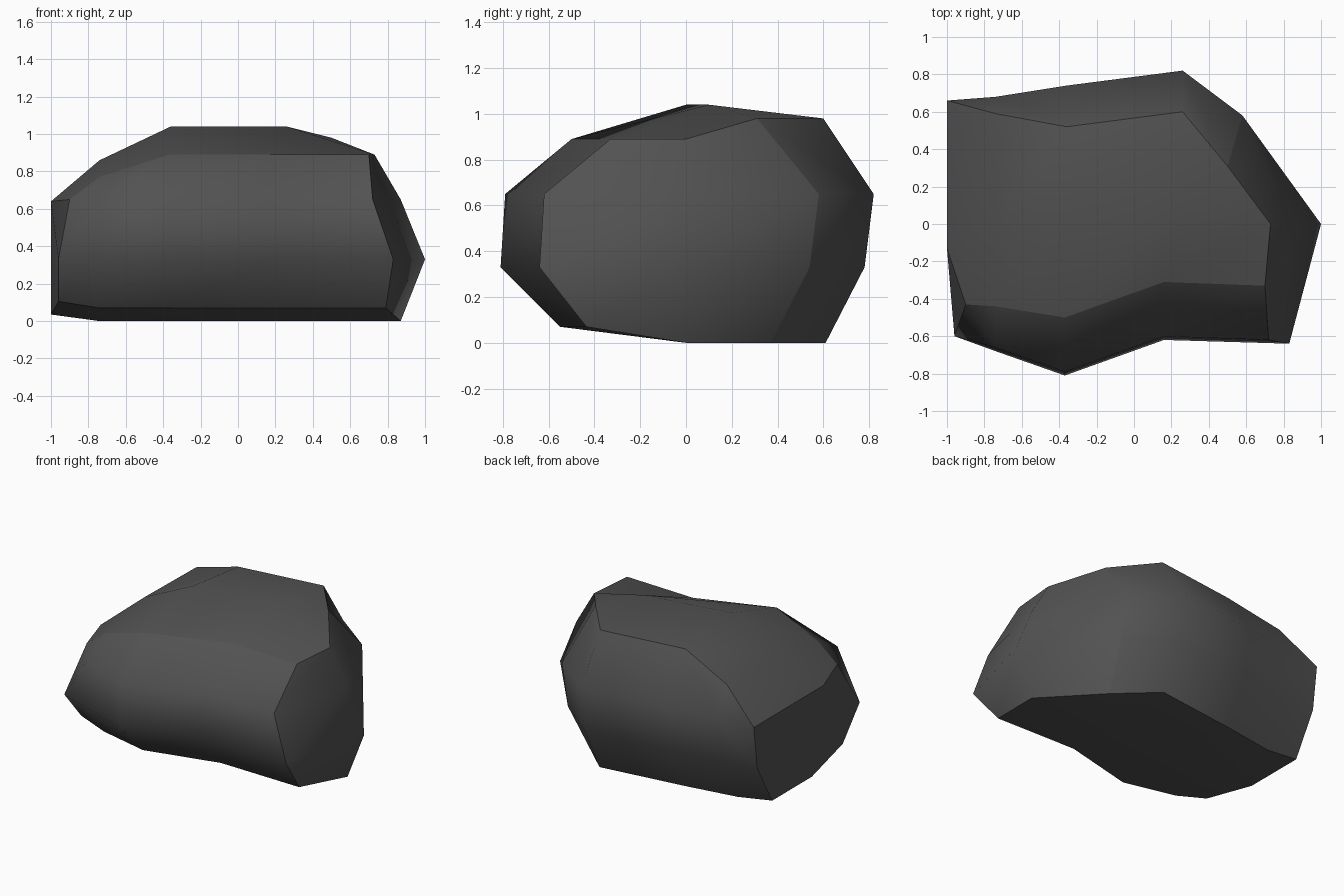
import bpy
import bmesh

if "Cube" in bpy.data.objects:
    bpy.data.objects.remove(bpy.data.objects["Cube"])

# Boulder: the skin of a 5 x 3 x 4 lattice (columns in x, lanes in y, levels in z)
COL_X = [(-0.96, -1, -1), (-0.74, -0.74, -0.74), (-0.37, -0.36, -0.36),
         (0.16, 0.26, 0.26), None]
RIGHT_X = [(0.79, 0.83, 0.72, 0.70), (0.87, 1.0, 0.87, 0.73), (0.52, 0.56, 0.58, 0.50)]
FRONT_Y = (-0.60, -0.68, -0.81, -0.62, -0.64)
BACK_Y = (0.66, 0.68, 0.74, 0.82, 0.58)
FRONT_INSET = (0.17, 0.24, 0.31, 0.31, 0.31)
BACK_INSET = (0.0, 0.09, 0.22, 0.22, 0.27)
TOP_Z = [(0.65, 0.77, 0.89, 0.89, 0.89), (0.64, 0.86, 1.04, 1.04, 0.89),
         (0.64, 0.85, 0.98, 0.98, 0.98)]


def point(c, lane, lev):
    if c == 0 and lev == 2:          # the left end is already at full height here
        lev = 3
    x = RIGHT_X[lane][lev] if c == 4 else COL_X[c][lane]
    if c == 0 and lane == 0 and lev == 3:
        x = -0.90
    if lane == 0:
        y = FRONT_Y[c]
        y = (y * 0.68, y, y + 0.02, y + FRONT_INSET[c])[lev]
    elif lane == 2:
        y = BACK_Y[c] - (0.21, 0.04, 0.0, BACK_INSET[c])[lev]
    else:
        y = -0.13 if c == 0 and lev else (0.1 if c == 3 and lev == 3 else 0.0)
    low = (0.07 if lane == 0 else 0.0) + (0.035 if c == 0 else 0.0)
    return (x, y, (low, 0.33, 0.65, TOP_Z[lane][c])[lev])


bm = bmesh.new()
group = bm.faces.layers.int.new("side")
verts = {}


def vert(*key):
    p = point(*key)
    if p not in verts:
        verts[p] = bm.verts.new(p)
    return verts[p]


def patch(side, nu, nv, key):
    """One lattice side as a sheet of faces."""
    for u in range(nu - 1):
        for v in range(nv - 1):
            loop = [vert(*key(a, b)) for a, b in
                    ((u, v), (u + 1, v), (u + 1, v + 1), (u, v + 1))]
            loop = list(dict.fromkeys(loop))
            if len(loop) > 2:
                bm.faces.new(loop)[group] = side


patch(0, 5, 4, lambda c, l: (c, 0, l))   # front
patch(1, 5, 4, lambda c, l: (c, 2, l))   # back
patch(2, 5, 3, lambda c, n: (c, n, 0))   # underside
patch(3, 5, 3, lambda c, n: (c, n, 3))   # top
patch(4, 3, 4, lambda n, l: (0, n, l))   # left end
patch(5, 3, 4, lambda n, l: (4, n, l))   # right end

bmesh.ops.recalc_face_normals(bm, faces=bm.faces)

# Smooth within each side, sharp where sides meet
for f in bm.faces:
    f.smooth = True
for e in bm.edges:
    e.smooth = len({f[group] for f in e.link_faces}) == 1

mesh = bpy.data.meshes.new("boulder")
bm.to_mesh(mesh)
bm.free()
mesh.attributes.remove(mesh.attributes["side"])

stone = bpy.data.materials.new("dark grey stone")
stone.diffuse_color = (0.085, 0.085, 0.085, 1)
stone.use_nodes = True
stone.node_tree.nodes["Principled BSDF"].inputs["Base Color"].default_value = stone.diffuse_color
mesh.materials.append(stone)
boulder = bpy.data.objects.new("boulder", mesh)
bpy.context.collection.objects.link(boulder)
